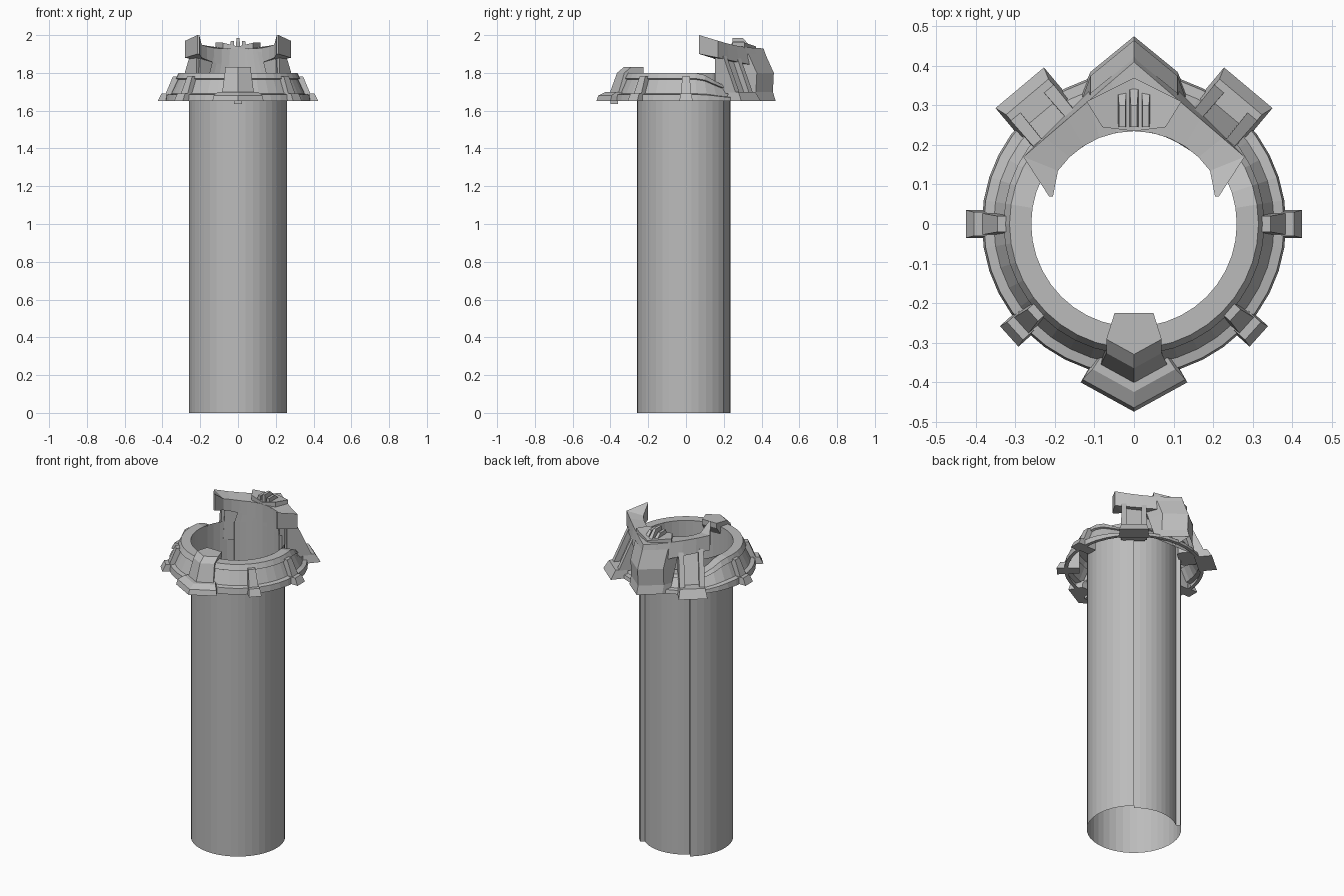
import bpy, bmesh
from math import sin, cos, radians
from mathutils import Vector

cube = bpy.data.objects.get("Cube")
if cube:
    bpy.data.objects.remove(cube, do_unlink=True)

# One stone colour throughout
grey = (0.5, 0.5, 0.5, 1)
stone = bpy.data.materials.new("grey stone")
stone.use_nodes = True
stone.diffuse_color = grey
stone.node_tree.nodes["Principled BSDF"].inputs["Base Color"].default_value = grey

# Main measures shared by the parts
bore = 0.26
recess = 0.235
skirt = 0.385
foot = 1.65
rim = 1.8
brow = 1.93
seam = 50


def loft(name, rings, closed=True, caps=True, mirror=False):
    """Skin a row of equal-length point rings; optionally mirror across x."""
    bm = bmesh.new()
    for side in ((1, -1) if mirror else (1,)):
        rows = [[bm.verts.new((side * x, y, z)) for x, y, z in ring] for ring in rings]
        count = len(rows[0])
        for below, above in zip(rows, rows[1:]):
            for i in range(count if closed else count - 1):
                j = (i + 1) % count
                bm.faces.new((below[i], below[j], above[j], above[i]))
        if caps and closed:
            bm.faces.new(rows[0])
            bm.faces.new(rows[-1])
    bmesh.ops.remove_doubles(bm, verts=bm.verts, dist=0.0005)
    bmesh.ops.recalc_face_normals(bm, faces=bm.faces)
    mesh = bpy.data.meshes.new(name)
    bm.to_mesh(mesh)
    bm.free()
    mesh.materials.append(stone)
    part = bpy.data.objects.new(name, mesh)
    bpy.context.collection.objects.link(part)


def polar(radius, degrees, z):
    angle = radians(degrees)
    return Vector((radius * cos(angle), radius * sin(angle), z))


def arc(radius, start, end, z, steps):
    return [polar(radius, start + (end - start) * i / steps, z) for i in range(steps + 1)]


def block(name, angle, low, high, inner, reach, half, shift=0):
    """Outward-facing tapered block; reach and half width are given at bottom and top."""
    across = polar(1, angle + 90, 0)
    rings = []
    for z, outer, width in zip((low, high), reach, half):
        near, far = polar(inner, angle, z), polar(outer, angle, z)
        left, right = across * (shift - width), across * (shift + width)
        rings.append([near + left, far + left, far + right, near + right])
    loft(name, rings)


def chevron(width, back, tip, z):
    """Five-sided outline with its point towards the front."""
    side = tip + width * 0.55
    return [(-width * 0.7, back, z), (width * 0.7, back, z),
            (width, side, z), (0, tip, z), (-width, side, z)]


# Long open shaft, with a recessed strip down the back
loft("shaft_wall", [arc(bore, seam, -180 - seam, z, 32) for z in (0, rim)], closed=False)
loft("shaft_back_panel",
     [arc(recess, seam + lean, 180 - seam - lean, z, 10)
      for z, lean in ((0, 0), (rim, 0), (brow, 10))], closed=False)
loft("shaft_seam", [[polar(recess, seam, z), polar(bore, seam, z)] for z in (0, rim)],
     closed=False, mirror=True)

# Flared collar, its rim dipping towards the back
profile = [(bore, rim), (0.315, rim), (0.33, rim - 0.03), (0.32, rim - 0.035),
           (0.355, foot + 0.04), (skirt - 0.005, foot + 0.035), (skirt, foot), (0.365, foot)]
collar = []
for angle in range(0, 361, 9):
    dip = 0.4 * min(1, max(0, (sin(radians(angle)) - 0.25) * 3))
    collar.append([polar(r, angle, z - dip * (z - foot)) for r, z in profile])
loft("collar", collar, closed=False)

# Small clamps on the sides and front diagonals
for angle in (0, 180, -42, -138):
    block("clamp_body", angle, low=foot, high=rim - 0.02, inner=0.3,
          reach=(0.4, 0.345), half=(0.03, 0.02))
    block("clamp_foot", angle, low=foot, high=foot + 0.04, inner=0.36,
          reach=(0.425, 0.405), half=(0.035, 0.03))

# Broad buttresses beside the crest, each with two upright bars
for angle in (seam, 180 - seam):
    block("buttress_foot", angle, low=foot, high=foot + 0.05, inner=0.35,
          reach=(0.45, 0.42), half=(0.08, 0.07))
    block("buttress_panel", angle, low=foot + 0.04, high=brow - 0.04, inner=0.25,
          reach=(0.37, 0.28), half=(0.06, 0.05))
    for shift in (-0.055, 0.055):
        block("buttress_bar", angle, low=foot + 0.04, high=brow - 0.04, inner=0.26,
              reach=(0.405, 0.315), half=(0.016, 0.014), shift=shift)

# Pointed front prong: spreading base, then raised block
loft("prong_base", [chevron(0.135, -0.33, -0.475, foot),
                    chevron(0.13, -0.33, -0.465, foot + 0.03),
                    chevron(0.105, -0.32, -0.425, foot + 0.05)])
loft("prong_block", [chevron(0.085, -0.3, -0.405, foot + 0.04),
                     chevron(0.07, -0.225, -0.365, rim),
                     chevron(0.07, -0.225, -0.33, rim + 0.03)])
block("prong_tab", -90, low=foot - 0.015, high=foot, inner=0.36,
      reach=(0.4, 0.4), half=(0.02, 0.02))

# Back keel, a ridge rising from the collar into the crest
keel = []
for z, ridge in ((foot, 0.475), (foot + 0.05, 0.46), (rim, 0.465), (brow - 0.03, 0.42)):
    back = 0.34 - (z - foot) * 0.4
    keel.append([(0, back, z), (0.13, back, z), (0.11, ridge - 0.09, z), (0, ridge, z)])
loft("crest_keel", keel, caps=False, mirror=True)

# Swept crest band: curved inside, straight outside, ending in a forward horn
middle, shoulder = Vector((0, 0.41, 0)), Vector((0.28, 0.17, 0))
band = []
steps = 5
for i in range(steps + 1):
    t = i / steps
    top = brow + 0.04 * t * t
    bottom = rim + 0.02 + 0.06 * t
    inside = polar(recess, 90 - 55 * t, 0)
    outside = middle.lerp(shoulder, t)
    flare = Vector((0, 0.04 * (1 - t), bottom))
    band.append([inside + Vector((0, 0, top - 0.02 * t)), outside + Vector((0, 0, top)),
                 outside + flare, inside + Vector((0, 0, bottom))])
horn = Vector((0.21, 0.07, 0))
band.append([horn + Vector((x, 0, z)) for x, z in
             ((-0.005, 2), (0.005, 2), (0.005, brow - 0.03), (-0.005, brow - 0.03))])
loft("crest_band", band, mirror=True)

# Crown plate with flared corners and three ribs
loft("crown_plate",
     [[(0, recess, z), (0.08, 0.245, z + lift), (0.12, 0.31, z + lift), (0, 0.37, z)]
      for z, lift in ((brow - 0.03, 0), (brow + 0.01, 0.02))], mirror=True)
for shift in (-0.03, 0, 0.03):
    block("crown_rib", 90, low=brow - 0.02, high=brow + 0.055 - abs(shift) / 2, inner=0.245,
          reach=(0.37, 0.3), half=(0.013, 0.008), shift=shift)
